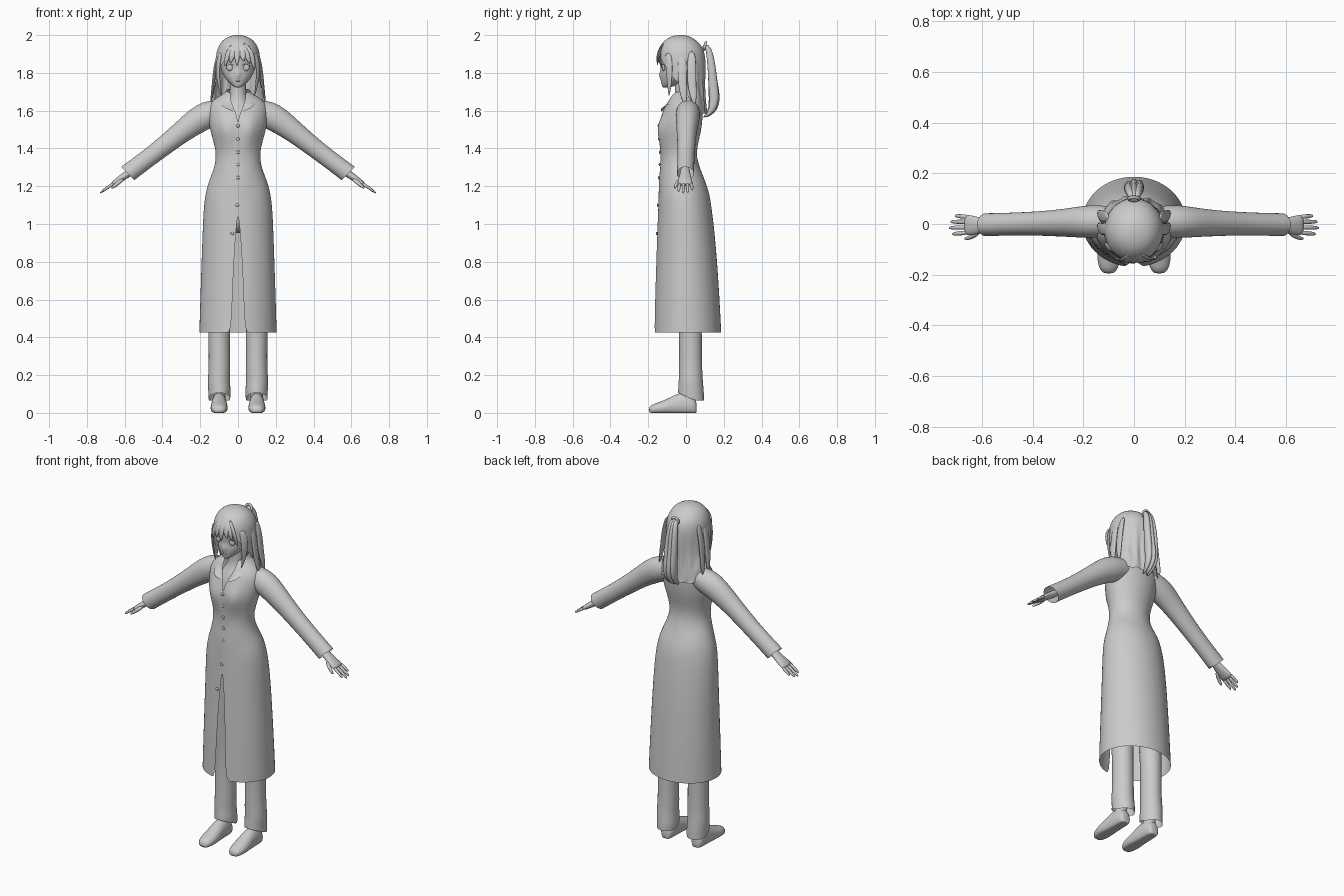
import bpy, bmesh, math
from mathutils import Vector as V


def build(name, rings, closed=True, caps=(False, False), mirror=False, sub=1, deform=None):
    """Skin a list of rings into a smooth mesh."""
    bm = bmesh.new()
    vs = [[bm.verts.new(deform(V(p)) if deform else p) for p in r] for r in rings]
    n = len(rings[0])
    for a, b in zip(vs, vs[1:]):
        for i in range(n if closed else n - 1):
            j = (i + 1) % n
            bm.faces.new((a[i], a[j], b[j], b[i]))
    for flag, r in zip(caps, (vs[0], vs[-1])):
        if flag:
            bm.faces.new(r)
    bmesh.ops.remove_doubles(bm, verts=bm.verts, dist=1e-5)
    bmesh.ops.recalc_face_normals(bm, faces=bm.faces)
    for f in bm.faces:
        f.smooth = True
    me = bpy.data.meshes.new(name)
    bm.to_mesh(me)
    bm.free()
    ob = bpy.data.objects.new(name, me)
    bpy.context.collection.objects.link(ob)
    if mirror:
        m = ob.modifiers.new("mirror", 'MIRROR')
        m.use_mirror_merge = False
    if sub:
        s = ob.modifiers.new("smooth", 'SUBSURF')
        s.levels = s.render_levels = sub
    return ob


def loft(name, rows, cx=0, n=32, gap=False, **kw):
    """Stack horizontal ellipses: (z, half width, front y, back y[, half gap angle])."""
    rings = []
    for z, rx, yf, yb, *g in rows:
        t0 = g[0] if g else 0
        cy, ry = (yf + yb) / 2, (yb - yf) / 2
        steps = n + 1 if gap else n
        ts = [t0 + (2 * math.pi - 2 * t0) * i / n for i in range(steps)]
        rings.append([(cx + rx * math.sin(t), cy - ry * math.cos(t), z) for t in ts])
    return build(name, rings, closed=not gap, **kw)


def tube(name, pts, side=(1, 0, 0), up=None, n=10, caps=(True, True), **kw):
    """Sweep an ellipse: pts are (x, y, z, half width, half thickness)."""
    s, rings = V(side).normalized(), []
    for i, p in enumerate(pts):
        c = V(p[:3])
        t = V(pts[min(i + 1, len(pts) - 1)][:3]) - V(pts[max(i - 1, 0)][:3])
        u = V(up) if up else t.cross(s).normalized()
        rings.append([c + s * p[3] * math.cos(a) + u * p[4] * math.sin(a)
                      for a in (2 * math.pi * k / n for k in range(n))])
    return build(name, rings, caps=caps, **kw)


def ball(name, loc, scale):
    bpy.ops.mesh.primitive_uv_sphere_add(segments=16, ring_count=8, radius=1, location=loc)
    ob = bpy.context.object
    ob.name, ob.scale = name, scale
    bpy.ops.object.shade_smooth()


# Long coat, open at the front slit and at the neck: z, half width, front, back, half gap
coat = [(.425, .205, -.17, .187, .036), (.6, .2, -.165, .178, .03), (.8, .193, -.158, .165, .022),
        (.95, .188, -.152, .152, .012), (1.09, .182, -.147, .135, 0), (1.17, .171, -.145, .122, 0),
        (1.23, .153, -.142, .103, 0), (1.29, .128, -.138, .075, 0), (1.35, .115, -.135, .055, 0),
        (1.41, .122, -.137, .06, 0), (1.47, .14, -.142, .075, 0), (1.52, .152, -.142, .084, 0),
        (1.565, .157, -.132, .088, .003), (1.61, .157, -.118, .088, .022), (1.645, .145, -.1, .082, .036),
        (1.675, .105, -.085, .072, .042), (1.7, .062, -.07, .058, .04)]


def cloth(p):
    if p.y < 0:  # bust and soft creases at the waist
        p.y -= .022 * math.exp(-((abs(p.x) - .065) / .045) ** 2 - ((p.z - 1.5) / .055) ** 2)
    p.y += .003 * math.sin(p.z * 70 + abs(p.x) * 30) * math.exp(-((p.z - 1.26) / .13) ** 2)
    return p


loft("coat", [(z, rx, f, b, math.asin(g / rx)) for z, rx, f, b, g in coat],
     n=48, gap=True, deform=cloth)

# Buttons down the front
for z, x in ((1.52, 0), (1.45, 0), (1.38, 0), (1.315, 0), (1.245, 0), (1.1, -.004), (.95, -.03)):
    lo, hi = next((a, b) for a, b in zip(coat, coat[1:]) if a[0] <= z <= b[0])
    k = (z - lo[0]) / (hi[0] - lo[0])
    ball("button", (x, lo[2] + (hi[2] - lo[2]) * k - .003, z), (.009, .005, .009))

# Folded collar with pointed front tips
fold = [(0, .062, 1.715), (.04, .052, 1.717), (.062, .01, 1.715), (.06, -.04, 1.70), (.042, -.09, 1.655), (.012, -.128, 1.585)]
edge = [(0, .09, 1.66), (.065, .075, 1.66), (.1, .015, 1.655), (.1, -.04, 1.648), (.092, -.095, 1.635), (.066, -.137, 1.61)]
for name, inner, s in (("collar_left", fold, 1), ("collar_right", fold, -1)):
    mid = [(V(a) + V(b)) / 2 + V((0, 0, .006)) for a, b in zip(fold, edge)]
    build(name, [[(s * p[0], p[1], p[2]) for p in r] for r in (fold, mid, edge)], closed=False)

# Sleeves
tube("sleeve", [(.09, .01, 1.6, .06, .062), (.16, .01, 1.58, .067, .074), (.215, .008, 1.55, .062, .071),
                (.29, .004, 1.494, .054, .059), (.38, .002, 1.422, .048, .052), (.48, 0, 1.345, .045, .048),
                (.583, -.003, 1.268, .046, .05), (.584, -.003, 1.267, .046, .05)],
     side=(0, 1, 0), n=20, caps=(False, False), mirror=True)

# Hands: palm, four fingers and a thumb
tube("palm", [(.53, -.004, 1.305, .026, .022), (.585, -.004, 1.265, .026, .02), (.625, -.006, 1.237, .037, .018),
              (.655, -.004, 1.216, .042, .015), (.668, -.004, 1.207, .039, .011)],
     side=(0, 1, 0), n=14, mirror=True)
for i, (y, ln) in enumerate(((.028, .058), (.008, .078), (-.013, .084), (-.034, .07))):
    at = lambda k: (.655 + .87 * ln * k, y * (1 + .15 * k), 1.217 - (.5 + .12 * k) * ln * k)
    tube("finger_%d" % i, [(*at(0), .01, .01), (*at(.5), .0095, .009), (*at(.9), .008, .007), (*at(1.03), .004, .004)],
         side=(0, 1, 0), n=8, mirror=True)
tube("thumb", [(.605, -.025, 1.243, .013, .013), (.632, -.046, 1.22, .012, .012), (.655, -.056, 1.2, .009, .009),
               (.67, -.058, 1.188, .005, .005)], side=(0, 1, 0), n=8, mirror=True)

# Trousers
def crumple(p):
    w = .004 * math.exp(-((p.z - .15) / .18) ** 2)
    p.x += w * math.sin(p.z * 55)
    p.y += w * math.cos(p.z * 48)
    if p.z < .12:  # hem is higher over the instep
        p.z += max(0, .05 - p.y) * .45
    return p


loft("trouser_leg", [(.065, .058, -.04, .1), (.1, .06, -.042, .096), (.16, .06, -.04, .09), (.22, .058, -.037, .088),
                     (.3, .057, -.036, .086), (.42, .058, -.037, .085), (.55, .06, -.045, .08), (.7, .065, -.06, .075),
                     (.85, .074, -.075, .08), (1, .08, -.085, .09), (1.08, .075, -.08, .09)],
     cx=.1, n=20, mirror=True, deform=crumple)
loft("trouser_hips", [(.95, .05, -.04, .05), (.99, .14, -.09, .095), (1.07, .155, -.1, .1), (1.16, .145, -.105, .09),
                      (1.25, .115, -.1, .06)], n=24, caps=(True, False))

# Shoes with flat soles, and ankles
def sole(p):
    p.z = max(p.z, 0)
    return p


tube("shoe", [(.1, y, .7 * h, w, h) for y, w, h in
              ((.057, .018, .03), (.05, .034, .045), (.02, .04, .062), (-.03, .041, .066), (-.08, .044, .05),
               (-.13, .048, .036), (-.175, .04, .028), (-.197, .02, .018))],
     up=(0, 0, 1), n=16, mirror=True, deform=sole)
loft("ankle", [(.06, .034, -.03, .045), (.12, .033, -.02, .045), (.25, .04, -.02, .06)], cx=.1, n=14, mirror=True)

# Neck and upper chest
loft("neck", [(1.5, .11, -.12, .06), (1.58, .1, -.108, .06), (1.63, .07, -.08, .05), (1.66, .047, -.058, .045),
              (1.72, .043, -.06, .035), (1.78, .045, -.06, .035)], n=20)

# Head with a small nose
def face(p):
    if p.y < -.08:
        p.y -= .016 * math.exp(-(p.x / .011) ** 2 - ((p.z - 1.79) / .016) ** 2)
        p.y += .006 * math.exp(-((abs(p.x) - .042) / .025) ** 2 - ((p.z - 1.83) / .022) ** 2)
    return p


loft("head", [(1.722, .012, -.122, -.09), (1.73, .027, -.128, -.06), (1.75, .05, -.131, -.02), (1.77, .067, -.133, .01),
              (1.79, .079, -.134, .035), (1.81, .087, -.133, .05), (1.83, .092, -.134, .06), (1.86, .096, -.139, .07),
              (1.9, .097, -.138, .075), (1.94, .085, -.115, .065), (1.97, .055, -.08, .035)],
     n=40, caps=(True, True), deform=face)
for s in (1, -1):
    ball("eye", (s * .042, -.118, 1.828), (.019, .01, .018))
    tube("eyelash", [(s * .02, -.128, 1.838, .002, .002), (s * .042, -.129, 1.85, .003, .003),
                     (s * .066, -.112, 1.836, .002, .002)], side=(0, 1, 0), n=6)
tube("mouth", [(-.014, -.131, 1.757, .001, .002), (0, -.134, 1.758, .002, .003), (.014, -.131, 1.757, .001, .002)],
     side=(0, 1, 0), n=6)

# Hair cap, open at the face and hanging down behind
def strands(p):
    if p.y > 0 or p.z < 1.75:
        a = math.atan2(p.x, p.y)
        k = max(0, min(1, (1.9 - p.z) / .2))
        p.x *= 1 + .03 * k * math.sin(a * 14)
        p.y *= 1 + .05 * k * math.sin(a * 14)
    return p


hair = [(2.001, .012, -.04, -.01, 0), (1.993, .05, -.08, .02, 0), (1.975, .08, -.112, .053, 0),
        (1.945, .102, -.137, .082, 0), (1.91, .115, -.152, .098, 10), (1.87, .12, -.157, .103, 38),
        (1.82, .12, -.155, .102, 54), (1.77, .12, -.14, .1, 68), (1.72, .125, -.12, .098, 86),
        (1.67, .135, -.09, .1, 96), (1.62, .138, -.07, .105, 112), (1.585, .13, -.05, .108, 125)]
loft("hair_cap", [(*r[:4], math.radians(r[4])) for r in hair], n=56, gap=True, caps=(True, False), deform=strands)

# Fringe locks
for i, (x0, x1, z1) in enumerate(((-.015, -.07, 1.83), (-.01, -.04, 1.85), (0, -.006, 1.835),
                                  (.012, .03, 1.86), (.015, .062, 1.845), (.03, .088, 1.81))):
    yt = -.15 + 3.5 * x1 * x1
    tube("fringe_%d" % i, [(x0, -.118, 1.96, .012, .004), ((x0 + x1) / 2, -.146 + .8 * x1 * x1, 1.92, .02, .006),
                           (.2 * x0 + .8 * x1, -.154 + 2 * x1 * x1, 1.88, .017, .005), (x1, yt, z1, .002, .002)], n=8)

# Side locks beside the face and long locks over the shoulders
tube("side_lock", [(.09, -.095, 1.91, .02, .006), (.108, -.09, 1.85, .024, .008), (.106, -.088, 1.78, .019, .007),
                   (.097, -.088, 1.72, .012, .005), (.085, -.09, 1.675, .002, .002)], side=(.5, .87, 0), n=8, mirror=True)
for i, y in enumerate((-.02, .03)):
    tube("long_lock_%d" % i, [(.1, y, 1.92, .02, .007), (.122, y, 1.84, .027, .009), (.13, y, 1.74, .026, .009),
                              (.14, y + .01, 1.67, .02, .007), (.142, y + .015, 1.63, .003, .003)],
         side=(0, 1, 0), n=8, mirror=True)

# Ponytail and its tie
for i, (x, d) in enumerate(((-.022, -.01), (0, 0), (.022, -.006))):
    tube("ponytail_%d" % i, [(x * .3, .085, 1.935, .012, .014), (x * .5, .112, 1.945, .014, .016),
                             (x * .8, .127, 1.9, .016, .02), (x, .137, 1.82, .018, .023), (x, .143, 1.74, .018, .026),
                             (x, .157 + d, 1.67, .018, .028), (x, .15 + d, 1.61, .015, .022),
                             (x * .8, .12 + d, 1.575, .008, .008), (x * .7, .1 + d, 1.565, .002, .002)], n=10)
bpy.ops.mesh.primitive_torus_add(major_radius=.02, minor_radius=.007, major_segments=20, minor_segments=8,
                                 location=(0, .1, 1.942), rotation=(math.radians(75), 0, 0))
bpy.context.object.name = "hair_tie"
bpy.ops.object.shade_smooth()
